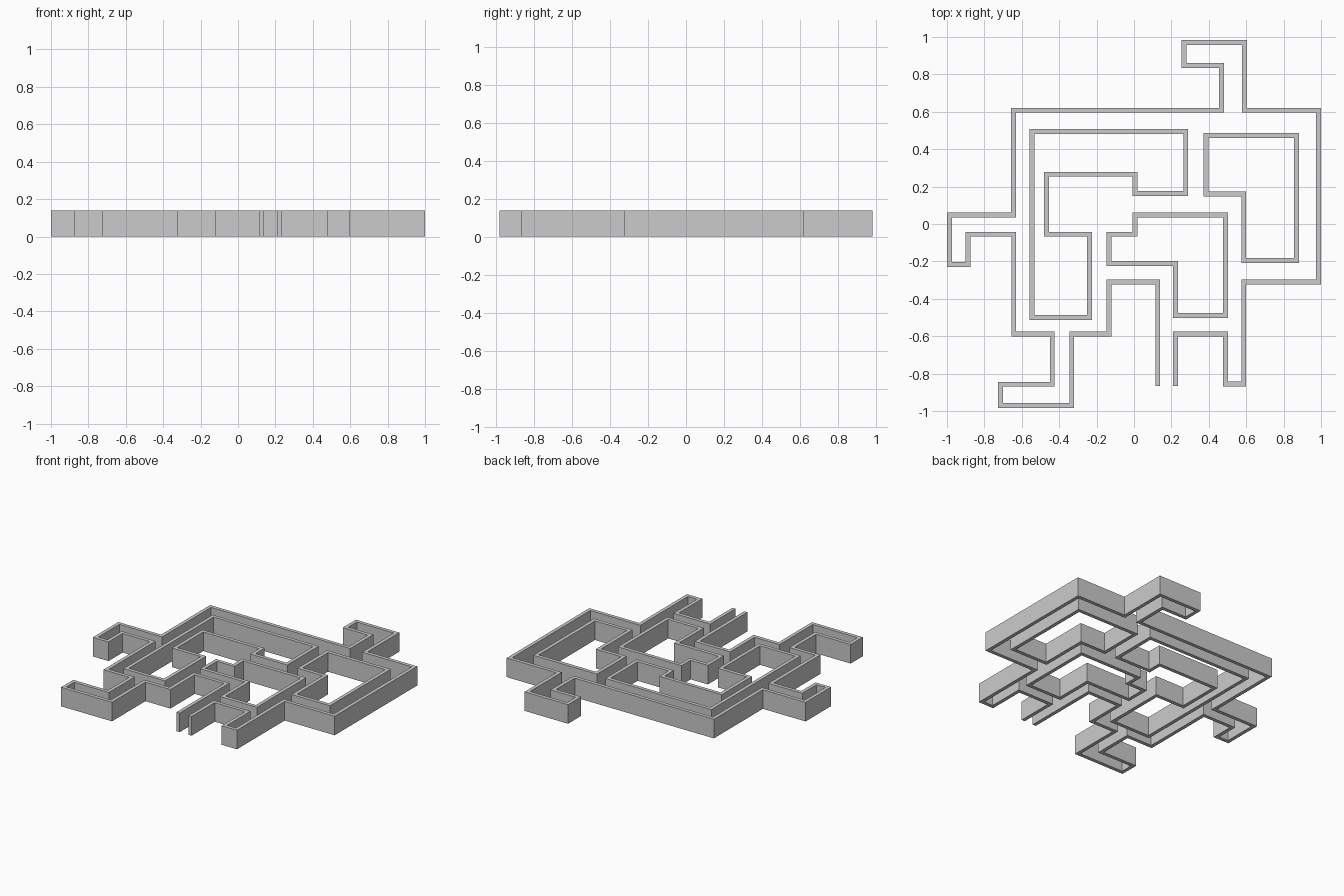
import bpy
import bmesh
from mathutils import Vector

if "Cube" in bpy.data.objects:
    bpy.data.objects.remove(bpy.data.objects["Cube"])

THICK = 0.026
HEIGHT = 0.138


def wall(name, start, turns, closed):
    """Right-angled wall: from start, turns give the next y, x, y, x ..."""
    pts = [Vector(start)]
    for i, c in enumerate(turns):
        last = pts[-1]
        pts.append(Vector((last.x, c)) if i % 2 == 0 else Vector((c, last.y)))
    n = len(pts)
    bm = bmesh.new()
    rings = []
    for i, p in enumerate(pts):
        # sum of the neighbouring segment normals gives a square mitre
        normals = []
        for a, b in ((i - 1, i), (i, i + 1)):
            if closed or (a >= 0 and b < n):
                d = (pts[b % n] - pts[a % n]).normalized()
                normals.append(Vector((-d.y, d.x)))
        off = sum(normals, Vector((0, 0))) * THICK / 2
        l, r = p + off, p - off
        rings.append([bm.verts.new((q.x, q.y, z)) for q, z in
                      ((l, 0), (r, 0), (r, HEIGHT), (l, HEIGHT))])
    for i in range(n if closed else n - 1):
        a, b = rings[i], rings[(i + 1) % n]
        for k in range(4):
            m = (k + 1) % 4
            bm.faces.new((a[k], a[m], b[m], b[k]))
    if not closed:
        bm.faces.new(rings[0])
        bm.faces.new(rings[-1])
    bmesh.ops.recalc_face_normals(bm, faces=bm.faces)
    mesh = bpy.data.meshes.new(name)
    bm.to_mesh(mesh)
    bm.free()
    bpy.context.collection.objects.link(bpy.data.objects.new(name, mesh))


# Outer wall, open at the front corridor
wall("outer_wall", (0.222, -0.866),
     [-0.588, 0.49, -0.855, 0.587, -0.31, 0.987, 0.608, 0.59, 0.97, 0.268,
      0.847, 0.468, 0.608, -0.645, 0.048, -0.987, -0.217, -0.888, -0.055,
      -0.643, -0.588, -0.437, -0.857, -0.714, -0.97, -0.333, -0.588, -0.133,
      -0.31, 0.127, -0.866], False)

# Closed islands between the corridors
wall("left_island_wall", (-0.545, -0.5),
     [0.495, 0.277, 0.163, 0.005, 0.266, -0.468, -0.055, -0.238, -0.5], True)
wall("right_island_wall", (0.385, 0.16),
     [0.473, 0.869, -0.195, 0.587, 0.16], True)
wall("centre_island_wall", (0.005, -0.055),
     [0.048, 0.49, -0.49, 0.222, -0.212, -0.133, -0.055], True)
